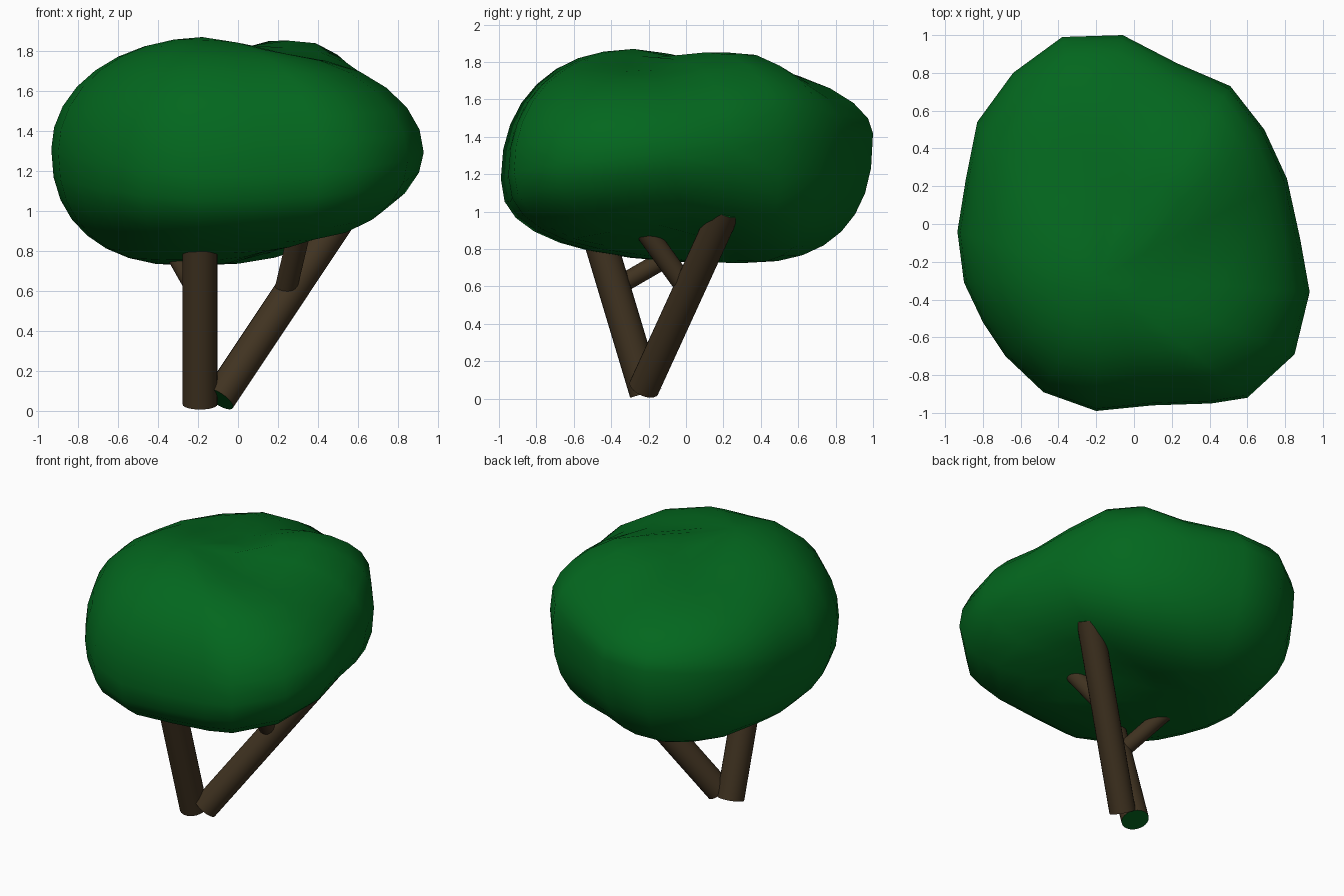
import bpy, bmesh, math
from mathutils import Vector

if "Cube" in bpy.data.objects:
    bpy.data.objects.remove(bpy.data.objects["Cube"])


def material(name, rgb):
    m = bpy.data.materials.new(name)
    m.diffuse_color = (*rgb, 1.0)
    m.use_nodes = True
    m.node_tree.nodes["Principled BSDF"].inputs["Base Color"].default_value = m.diffuse_color
    return m


GREEN = material("leaf green", (0.001, 0.135, 0.013))
BROWN = material("bark brown", (0.052, 0.033, 0.015))


def finish(name, bm, mats, angle):
    bmesh.ops.recalc_face_normals(bm, faces=bm.faces)
    me = bpy.data.meshes.new(name)
    bm.to_mesh(me)
    bm.free()
    for m in mats:
        me.materials.append(m)
    ob = bpy.data.objects.new(name, me)
    bpy.context.collection.objects.link(ob)
    bpy.ops.object.select_all(action='DESELECT')
    ob.select_set(True)
    bpy.context.view_layer.objects.active = ob
    bpy.ops.object.shade_smooth_by_angle(angle=math.radians(angle))
    return ob


def limb(name, start, end, radius, green_caps):
    """Straight round limb; trunk ends take the leaf colour."""
    a, b = Vector(start), Vector(end)
    d = b - a
    bm = bmesh.new()
    bmesh.ops.create_cone(bm, cap_ends=True, segments=24, radius1=radius,
                          radius2=radius, depth=d.length)
    for f in bm.faces:
        f.material_index = 1 if green_caps and len(f.verts) > 4 else 0
    rot = d.to_track_quat('Z', 'Y').to_matrix().to_4x4()
    rot.translation = (a + b) / 2
    bm.transform(rot)
    finish(name, bm, [BROWN, GREEN], 40)


# Canopy: plan outline swept up and down along rounded profiles
OUTLINE = [(-0.38, 0.99), (-0.06, 1.0), (0.23, 0.85), (0.51, 0.73), (0.69, 0.5),
           (0.81, 0.24), (0.88, -0.08), (0.93, -0.36), (0.85, -0.69), (0.6, -0.92),
           (0.41, -0.95), (0.1, -0.96), (-0.2, -0.99), (-0.48, -0.89), (-0.68, -0.7),
           (-0.8, -0.52), (-0.9, -0.31), (-0.935, -0.04), (-0.89, 0.24),
           (-0.83, 0.54), (-0.64, 0.8)]
TOP = Vector((-0.18, -0.28, 1.87))
BOTTOM = Vector((-0.25, 0.3, 0.725))
LEVELS = 8
# Swellings and hollows of the crown and underside: x, y, height, spread
TOP_BUMPS = [(0.35, 0.3, 0.04, 0.25), (-0.4, 0.3, -0.06, 0.3),
             (-0.02, 0.03, -0.05, 0.2), (0.25, -0.32, -0.05, 0.25)]
LOW_BUMPS = [(0.36, -0.15, 0.09, 0.26)]


def canopy_point(x, y, k):
    """Point on level k: 0 is the widest ring, +/-LEVELS the poles."""
    t = math.atan2(y, x)
    c, s = math.cos(t), math.sin(t)
    z0 = 1.31 + 0.11 * s if s > 0 else 1.31 - 0.14 * s * s
    corner = math.sin(2 * t) ** 2 if c > 0 and s > 0 else 0
    if k >= 0:
        pole, bumps = TOP, TOP_BUMPS
        p = 2.0 * c * c + (2.2 if s < 0 else 1.87) * s * s + 0.9 * corner
    else:
        pole, bumps = BOTTOM, LOW_BUMPS
        p = (1.8 if c > 0 else 2.3) * c * c + 2.5 * s * s + 0.5 * corner
    phi = abs(k) / LEVELS * math.pi / 2
    r = math.cos(phi) ** (2 / p)
    h = math.sin(phi) ** (2 / p)
    px, py = pole.x + (x - pole.x) * r, pole.y + (y - pole.y) * r
    pz = z0 + (pole.z - z0) * h
    for bx, by, amount, spread in bumps:
        pz += h * amount * math.exp(-((px - bx) ** 2 + (py - by) ** 2) / spread ** 2)
    return px, py, pz


bm = bmesh.new()
rings = [[bm.verts.new(canopy_point(x, y, k)) for x, y in OUTLINE]
         for k in range(1 - LEVELS, LEVELS)]
n = len(OUTLINE)
for lo, hi in zip(rings, rings[1:]):
    for i in range(n):
        j = (i + 1) % n
        bm.faces.new((lo[i], lo[j], hi[j], hi[i]))
for ring, pole in ((rings[0], BOTTOM), (rings[-1], TOP)):
    tip = bm.verts.new(pole)
    for i in range(n):
        bm.faces.new((ring[i], ring[(i + 1) % n], tip))
finish("canopy", bm, [GREEN], 80)

# Two leaning trunks and a side branch on each
limb("front_trunk", (-0.19, -0.215, 0.03), (-0.19, -0.50, 0.98), 0.087, True)
limb("right_trunk", (-0.095, -0.225, 0.058), (0.545, 0.215, 1.02), 0.083, True)
limb("right_branch", (0.24, -0.01, 0.61), (0.325, -0.27, 0.97), 0.056, False)
limb("left_branch", (-0.19, -0.42, 0.57), (-0.36, 0.10, 0.87), 0.05, False)
